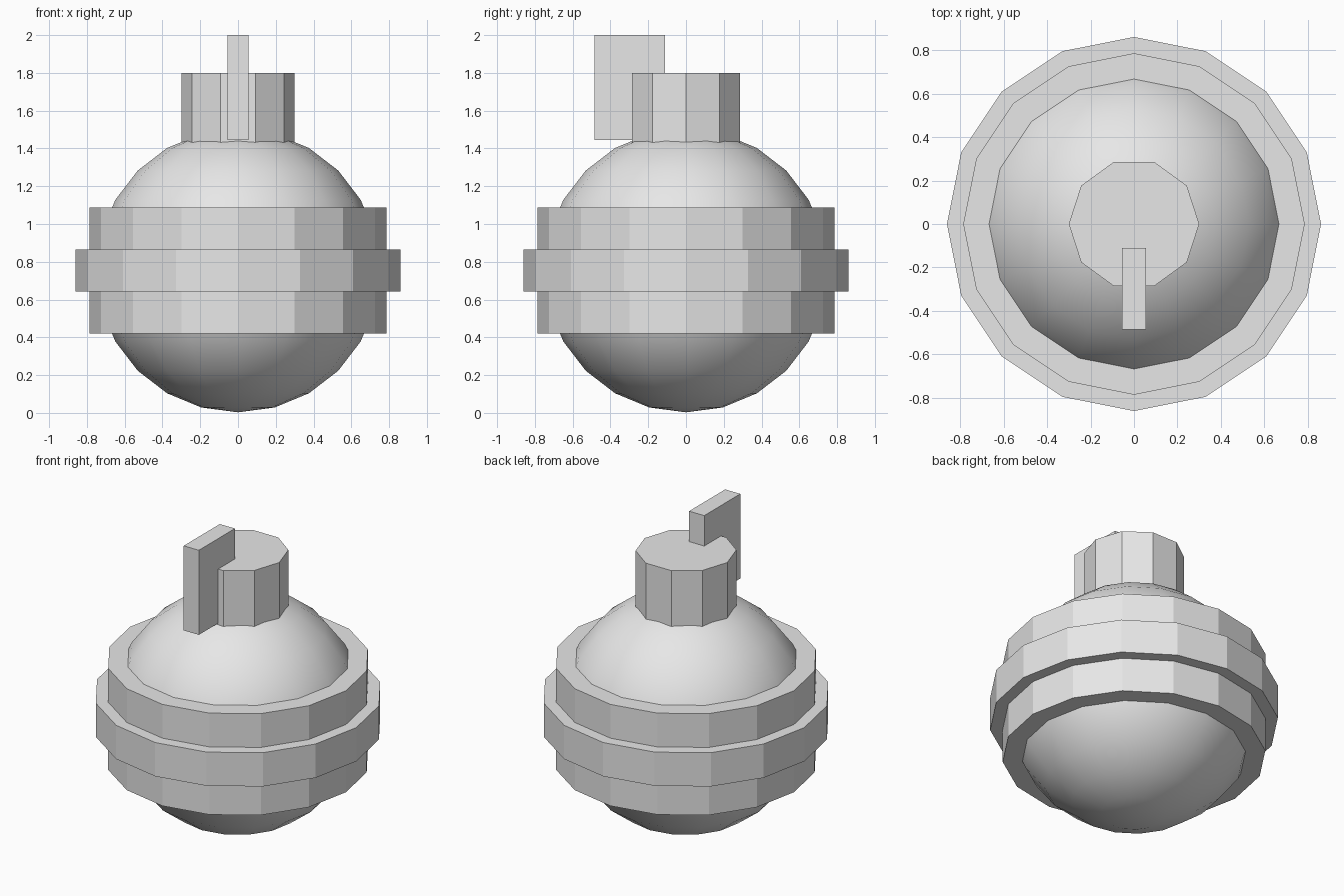
import bpy
import math

cube = bpy.data.objects.get("Cube")
if cube:
    bpy.data.objects.remove(cube, do_unlink=True)

GREY = (0.8, 0.8, 0.8, 1.0)
grey = bpy.data.materials.new("plain_grey")
grey.use_nodes = True
grey.diffuse_color = GREY
grey.node_tree.nodes["Principled BSDF"].inputs["Base Color"].default_value = GREY


def finish(name):
    obj = bpy.context.object
    obj.name = name
    obj.data.materials.append(grey)
    return obj


def drum(name, sides, radius, bottom, top):
    """Upright flat-sided prism with one corner on the +x axis."""
    bpy.ops.mesh.primitive_cylinder_add(
        vertices=sides, radius=radius, depth=top - bottom,
        location=(0, 0, (bottom + top) / 2),
        rotation=(0, 0, math.pi / 2))
    return finish(name)


# Smooth round body
bpy.ops.mesh.primitive_uv_sphere_add(
    segments=16, ring_count=12, radius=0.75, location=(0, 0, 0.753))
bpy.ops.object.shade_smooth()
finish("body")

# Stepped bands around the middle
drum("inner_band", 16, 0.785, 0.42, 1.087)
drum("outer_band", 16, 0.86, 0.643, 0.865)

# Neck on top
drum("neck", 10, 0.3, 1.4, 1.8)

# Upright lever at the front of the neck
bpy.ops.mesh.primitive_cube_add(size=1, location=(0, -0.298, 1.722))
lever = finish("lever")
lever.scale = (0.11, 0.374, 0.556)
